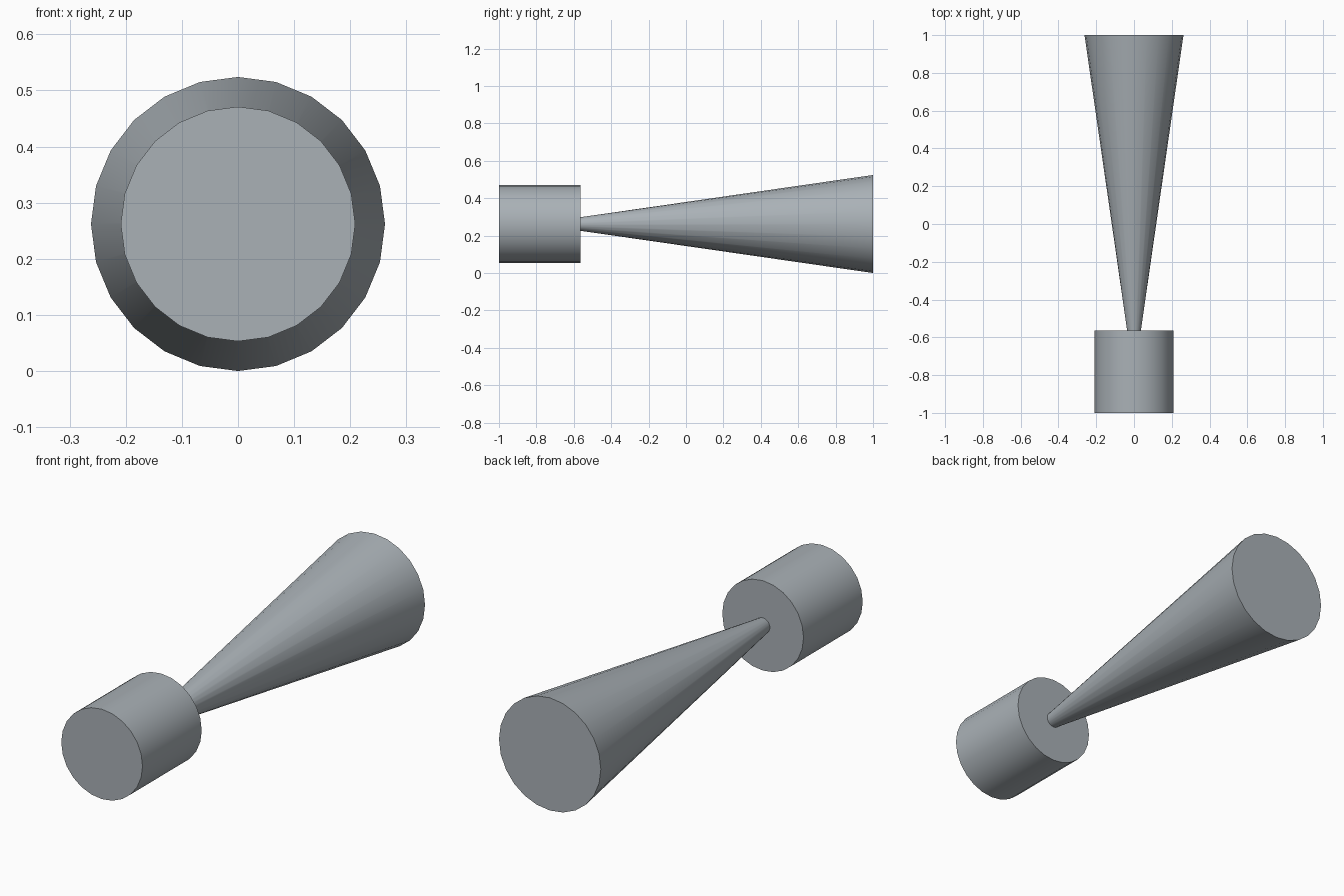
import bpy
import math

if "Cube" in bpy.data.objects:
    bpy.data.objects.remove(bpy.data.objects["Cube"], do_unlink=True)

AXIS_HEIGHT = 0.262
SIDES = 24

# Single blue-grey finish
grey = bpy.data.materials.new("blue_grey")
grey.use_nodes = True
colour = (0.40, 0.44, 0.47, 1)
grey.diffuse_color = colour
grey.node_tree.nodes["Principled BSDF"].inputs["Base Color"].default_value = colour


def round_part(name, y_front, y_back, r_front, r_back):
    """Capped round solid lying along the y axis."""
    bpy.ops.mesh.primitive_cone_add(
        vertices=SIDES, radius1=r_front, radius2=r_back, depth=y_back - y_front,
        location=(0, (y_front + y_back) / 2, AXIS_HEIGHT),
        rotation=(-math.pi / 2, 0, 0))
    part = bpy.context.object
    part.name = name
    part.data.materials.append(grey)
    bpy.ops.object.transform_apply(location=False, rotation=True, scale=True)
    bpy.ops.object.shade_smooth_by_angle(angle=math.radians(35))
    return part


# Cylindrical body at the front
round_part("body", -1.0, -0.565, 0.209, 0.209)

# Flared cone at the back, its narrow end set slightly into the body
round_part("flared_cone", -0.58, 1.0, 0.034, 0.262)
